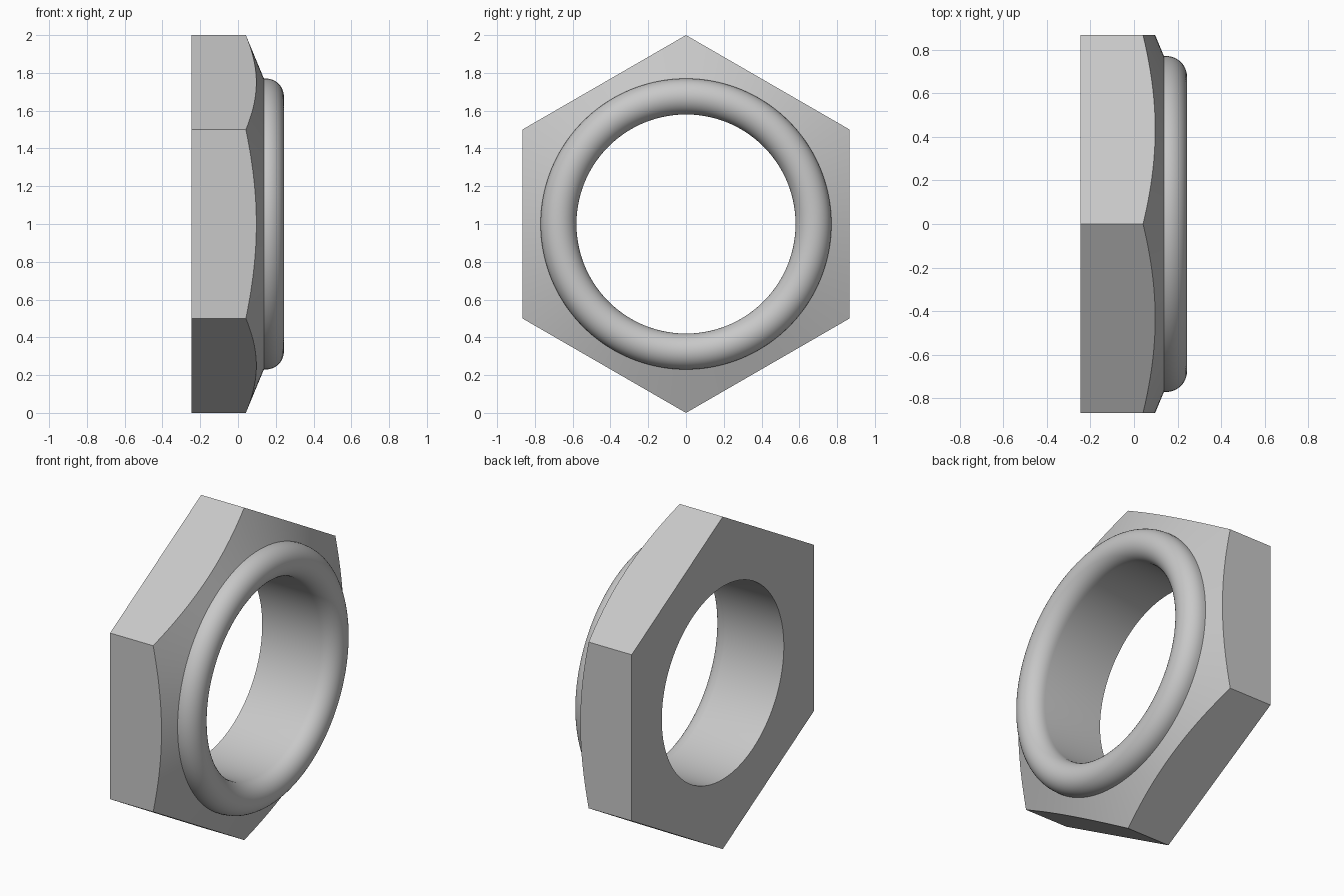
import bpy
import bmesh
from math import sin, cos, pi, radians

cube = bpy.data.objects.get("Cube")
if cube:
    bpy.data.objects.remove(cube, do_unlink=True)

SEGMENTS = 144
APOTHEM = cos(pi / 6)
BACK, FRONT = -0.245, 0.243
BORE, COLLAR = 0.58, 0.77
SHOULDER = 0.137
LIP = (COLLAR - BORE) / 2
LIP_STEPS = 20


def hex_radius(a):
    return APOTHEM / cos(a % (pi / 3) - pi / 6)


def chamfer_x(r):
    # Conical chamfer falling from the collar to the hexagon corners
    return SHOULDER - (r - COLLAR) * 0.415


def ring(bm, radius, x):
    # radius and x are functions of the angle around the bore axis
    verts = []
    for i in range(SEGMENTS):
        a = 2 * pi * (i + 1e-6) / SEGMENTS
        r = radius(a)
        verts.append(bm.verts.new((x(r), r * sin(a), 1 + r * cos(a))))
    return verts


def round_ring(bm, r, x):
    return ring(bm, lambda a: r, lambda _: x)


# Nut: back face, hexagon flats, chamfer, rounded collar and bore
bm = bmesh.new()
rings = [
    round_ring(bm, BORE, BACK),
    ring(bm, hex_radius, lambda r: BACK),
    ring(bm, hex_radius, chamfer_x),
    round_ring(bm, COLLAR, SHOULDER),
]
for k in range(LIP_STEPS + 1):
    t = pi * k / LIP_STEPS
    rings.append(round_ring(bm, (BORE + COLLAR) / 2 + LIP * cos(t),
                            FRONT - LIP + LIP * sin(t)))

for lower, upper in zip(rings, rings[1:] + rings[:1]):
    for i in range(SEGMENTS):
        j = (i + 1) % SEGMENTS
        bm.faces.new((lower[i], lower[j], upper[j], upper[i]))
bmesh.ops.recalc_face_normals(bm, faces=bm.faces)

mesh = bpy.data.meshes.new("hex_nut")
bm.to_mesh(mesh)
bm.free()
nut = bpy.data.objects.new("hex_nut", mesh)
bpy.context.collection.objects.link(nut)

# Plain grey metal
grey = bpy.data.materials.new("grey")
grey.use_nodes = True
colour = (0.58, 0.58, 0.58, 1)
grey.diffuse_color = colour
grey.node_tree.nodes["Principled BSDF"].inputs["Base Color"].default_value = colour
mesh.materials.append(grey)

# Smooth collar and bore, crisp hexagon edges
bpy.ops.object.select_all(action='DESELECT')
nut.select_set(True)
bpy.context.view_layer.objects.active = nut
bpy.ops.object.shade_smooth_by_angle(angle=radians(30))
